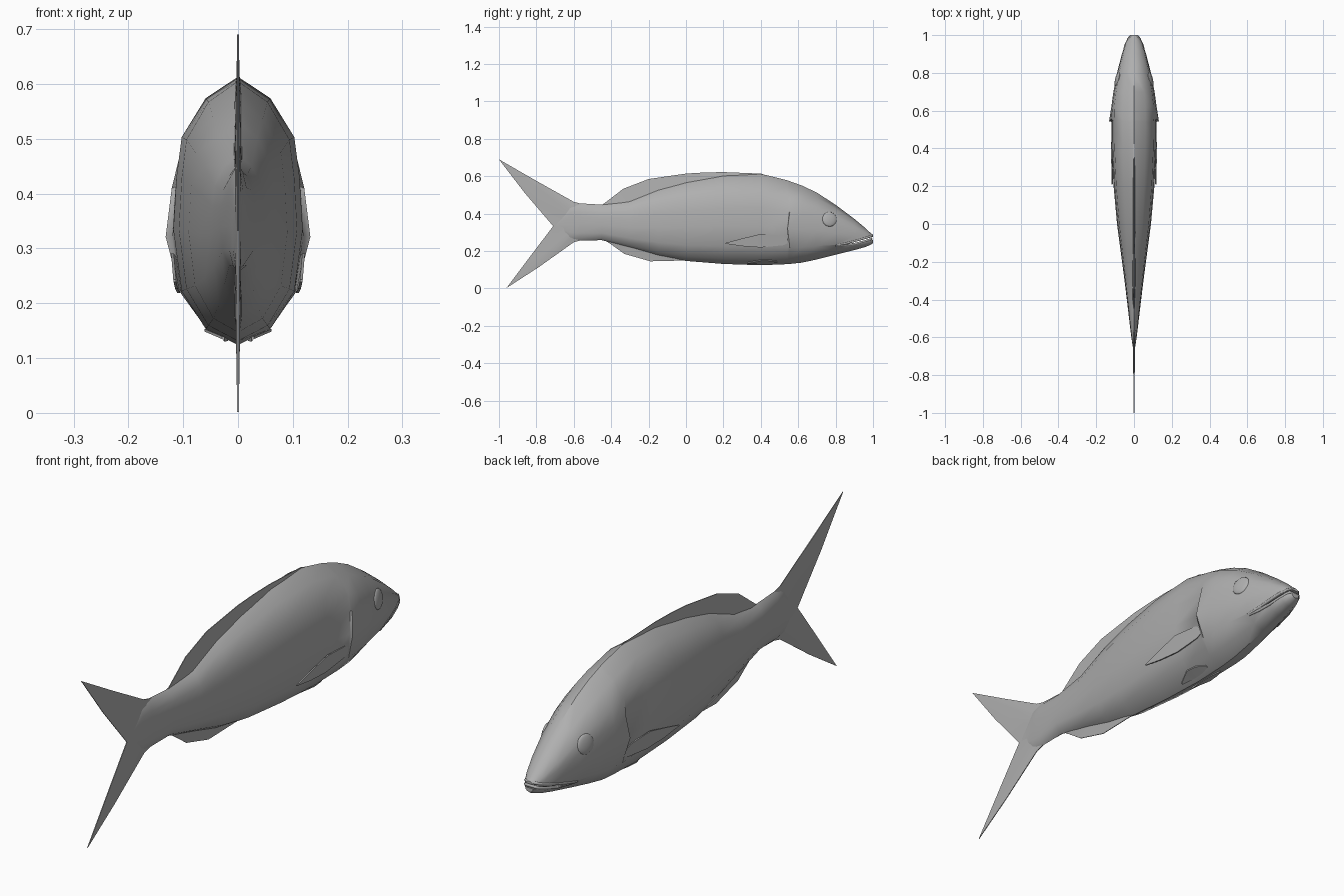
import bpy, bmesh, math
from mathutils import Vector

if "Cube" in bpy.data.objects:
    bpy.data.objects.remove(bpy.data.objects["Cube"])

# Body stations: y, bottom z, top z, half width
ST = [(-.70, .322, .338, .002), (-.66, .29, .405, .005), (-.62, .262, .445, .011),
      (-.57, .256, .455, .018),
      (-.45, .258, .448, .032), (-.3, .218, .47, .05), (-.15, .175, .53, .07),
      (0, .147, .57, .09), (.2, .131, .605, .108), (.4, .124, .613, .118),
      (.542, .130, .578, .12), (.555, .131, .573, .121), (.62, .138, .55, .12),
      (.7, .155, .512, .109), (.8, .18, .447, .09), (.9, .205, .372, .064),
      (.96, .222, .322, .044), (.985, .232, .298, .031), (1.0, .242, .287, .018)]
# Half cross-section: width fraction, height fraction
SEC = [(0, 0), (.5, .06), (.87, .2), (1, .43), (.95, .63), (.87, .775), (.5, .92), (0, 1)]

GREY = bpy.data.materials.new("fish_grey")
GREY.diffuse_color = (.43, .43, .43, 1)
GREY.use_nodes = True
GREY.node_tree.nodes["Principled BSDF"].inputs["Base Color"].default_value = GREY.diffuse_color


def lerp_table(table, key, val):
    for a, b in zip(table, table[1:]):
        if val <= b[key]:
            break
    t = min(1, max(0, (val - a[key]) / (b[key] - a[key])))
    return [p + (q - p) * t for p, q in zip(a, b)]


def surf(y, z):
    _, zb, zt, w = lerp_table(ST, 0, y)
    return w * lerp_table(SEC, 1, (z - zb) / (zt - zb))[0]


def smooth(ob, angle=40):
    bpy.ops.object.select_all(action='DESELECT')
    ob.select_set(True)
    bpy.context.view_layer.objects.active = ob
    bpy.ops.object.shade_smooth_by_angle(angle=math.radians(angle))


def loft(name, rings):
    bm = bmesh.new()
    rs = [[bm.verts.new(p) for p in r] for r in rings]
    n = len(rs[0])
    for a, b in zip(rs, rs[1:]):
        for i in range(n):
            bm.faces.new((a[i], a[(i + 1) % n], b[(i + 1) % n], b[i]))
    bm.faces.new(rs[0])
    bm.faces.new(rs[-1])
    bmesh.ops.recalc_face_normals(bm, faces=bm.faces)
    me = bpy.data.meshes.new(name)
    bm.to_mesh(me)
    bm.free()
    me.materials.append(GREY)
    ob = bpy.data.objects.new(name, me)
    bpy.context.collection.objects.link(ob)
    smooth(ob)
    return ob


# Body; the gill cover is a small step: (station, height) -> (extra width, y shift)
GILL = {(.555, .43): (.011, -.012), (.555, .63): (.006, 0),
        (.542, .43): (0, -.001), (.542, .63): (0, .011)}
rings = []
for y, zb, zt, w in ST:
    half = []
    for a, u in SEC:
        dx, dy = GILL.get((y, u), (0, 0))
        half.append((w * a + dx, y + dy, zb + u * (zt - zb)))
    rings.append(half + [(-x, yy, z) for x, yy, z in half[-2:0:-1]])
body = loft("body", rings)

# Mouth slot
slot = [(.79, .231), (.9, .25), (1.05, .288), (1.05, .268), (.9, .241)]
cutter = loft("mouth_cutter", [[(x, y, z) for y, z in slot] for x in (-.2, .2)])
cutter.hide_render = True
mod = body.modifiers.new("mouth", 'BOOLEAN')
mod.object = cutter
mod.operation = 'DIFFERENCE'
mod.solver = 'EXACT'
bpy.context.view_layer.objects.active = body
bpy.ops.object.modifier_apply(modifier="mouth")
bpy.data.objects.remove(cutter)
smooth(body)


# Median fins: thick at the root, thin at the edge
def median_fin(name, pairs, root):
    loft(name, [[(root, *b), (.0015, *t), (-.0015, *t), (-root, *b)] for b, t in pairs])


median_fin("dorsal_fin", [((.48, .57), (.48, .588)), ((.4, .585), (.4, .614)),
                          ((.2, .58), (.2, .622)), ((.1, .565), (.1, .62)),
                          ((0, .545), (0, .614)), ((-.2, .485), (-.2, .585)),
                          ((-.33, .44), (-.335, .533)), ((-.42, .43), (-.45, .445))], .008)
median_fin("anal_fin", [((.02, .17), (.02, .15)), ((-.1, .185), (-.19, .145)),
                        ((-.25, .225), (-.33, .185)), ((-.36, .255), (-.4, .235)),
                        ((-.42, .27), (-.44, .262))], .008)
median_fin("tail_fin", [((-.54, .435), (-.55, .45)), ((-.58, .43), (-.6, .463)),
                        ((-.6, .42), (-.8, .575)), ((-.61, .41), (-1, .69)),
                        ((-.62, .385), (-.86, .508)), ((-.63, .34), (-.71, .333)),
                        ((-.62, .31), (-.83, .175)), ((-.61, .295), (-.96, .002)),
                        ((-.6, .285), (-.79, .112)), ((-.58, .28), (-.6, .247)),
                        ((-.54, .275), (-.55, .26))], .006)

# Pectoral fins: y, upper z, lower z
PEC = [(.55, .262, .244), (.52, .282, .231), (.4, .291, .219), (.3, .267, .226), (.21, .243, .239)]
# Pelvic fins: y, inner x, outer x
PEL = [(.49, .03, .038), (.45, .02, .056), (.4, .018, .061), (.33, .025, .029)]
for side, s in (("left", -1), ("right", 1)):
    rows = []
    for y, zu, zl in PEC:
        o = .001 + (.55 - y) * .06
        xu, xl = surf(y, zu) + o, surf(y, zl) + o
        rows.append([(s * xu, y, zu), (s * xl, y, zl),
                     (s * (xl - .005), y, zl), (s * (xu - .005), y, zu)])
    loft(side + "_pectoral_fin", rows)
    rows = []
    for y, xi, xo in PEL:
        d = (.49 - y) * .03
        zi, zo = .129 + xi * .25 - d, .129 + xo * .36 - d
        rows.append([(s * xi, y, zi), (s * xo, y, zo),
                     (s * xo, y, zo + .005), (s * xi, y, zi + .008)])
    loft(side + "_pelvic_fin", rows)

    # Eye: flattened ball lying along the head surface
    y, z, h = .767, .37, .02
    x = surf(y, z) - .002
    n = Vector((1, -(surf(y + h, z) - surf(y - h, z)) / (2 * h),
                -(surf(y, z + h) - surf(y, z - h)) / (2 * h))).normalized()
    n.x *= s
    bpy.ops.mesh.primitive_uv_sphere_add(segments=16, ring_count=10, radius=.04,
                                         location=(s * x, y, z))
    eye = bpy.context.object
    eye.name = side + "_eye"
    eye.scale = (1, 1, .28)
    eye.rotation_euler = n.to_track_quat('Z', 'Y').to_euler()
    eye.data.materials.append(GREY)
    bpy.ops.object.shade_smooth()

# Lips: thin tubes along both edges of the mouth
for name, dz in (("upper_lip", .008), ("lower_lip", -.008)):
    edge = []
    for y, z in ((.8, .23), (.85, .236), (.9, .2455), (.95, .259), (.98, .268), (.992, .273)):
        zz = z + dz * min(1, (y - .78) * 8)
        edge.append((surf(y, zz) - .003, y, zz))
    path = edge + [(-x, y, z) for x, y, z in reversed(edge)]
    cu = bpy.data.curves.new(name, 'CURVE')
    cu.dimensions = '3D'
    cu.bevel_depth = .006
    cu.bevel_resolution = 1
    cu.use_fill_caps = True
    cu.materials.append(GREY)
    sp = cu.splines.new('POLY')
    sp.points.add(len(path) - 1)
    for p, co in zip(sp.points, path):
        p.co = (*co, 1)
    bpy.context.collection.objects.link(bpy.data.objects.new(name, cu))
